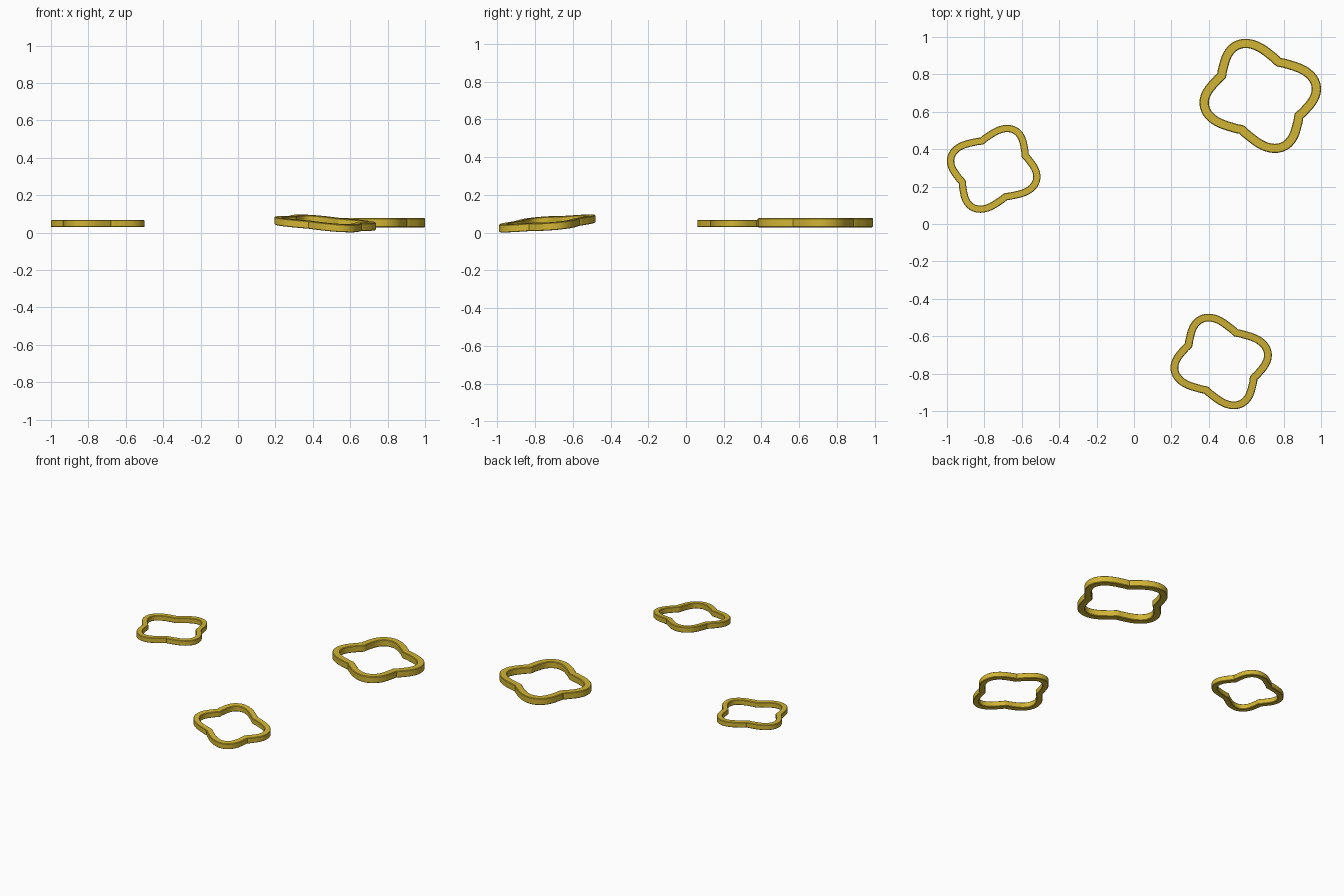
import bpy, bmesh, math
from mathutils import Vector

if "Cube" in bpy.data.objects:
    bpy.data.objects.remove(bpy.data.objects["Cube"])

gold = bpy.data.materials.new("gold")
gold.diffuse_color = (0.64, 0.46, 0.035, 1.0)
gold.use_nodes = True
gold.node_tree.nodes["Principled BSDF"].inputs["Base Color"].default_value = gold.diffuse_color

N = 144  # steps around each ring


def path_point(i):
    """Four-lobed rounded square, pinched in the middle of each side."""
    t = 2 * math.pi * i / N
    off = (t + math.pi / 4) % (math.pi / 2) - math.pi / 4   # angle from nearest pinch
    r = 0.26 - 0.036 * math.cos(4 * t) - 0.007 * math.exp(-(off / 0.07) ** 2)
    return Vector((1.055 * r * math.cos(t), 0.945 * r * math.sin(t), 0))


def lobed_ring(name, box, scale, turn, z, slope=(0, 0)):
    """Sweep a chamfered square section round the path; box = x0, x1, y0, y1."""
    w = h = 0.0245
    c = 0.004
    section = [(w, -h + c), (w, h - c), (w - c, h), (-w + c, h),
               (-w, h - c), (-w, -h + c), (-w + c, -h), (w - c, -h)]
    bm = bmesh.new()
    loops = []
    ca, sa = math.cos(turn), math.sin(turn)
    for i in range(N):
        p = path_point(i)
        d = (path_point(i + 1) - path_point(i - 1)).normalized()
        n = Vector((d.y, -d.x, 0))
        loop = []
        for u, v in section:
            q = (p + n * u) * scale
            loop.append(bm.verts.new((q.x * ca - q.y * sa, q.x * sa + q.y * ca, v * scale)))
        loops.append(loop)
    k = len(section)
    for i in range(N):
        a, b = loops[i], loops[(i + 1) % N]
        for j in range(k):
            bm.faces.new((a[j], b[j], b[(j + 1) % k], a[(j + 1) % k]))
    # place the ring inside its measured footprint, then tilt it
    xs = [v.co.x for v in bm.verts]
    ys = [v.co.y for v in bm.verts]
    x0, x1, y0, y1 = box
    lx, hx, ly, hy = min(xs), max(xs), min(ys), max(ys)
    cx, cy = (x0 + x1) / 2, (y0 + y1) / 2
    for v in bm.verts:
        x = x0 + (v.co.x - lx) / (hx - lx) * (x1 - x0)
        y = y0 + (v.co.y - ly) / (hy - ly) * (y1 - y0)
        v.co = (x, y, z + v.co.z + slope[0] * (x - cx) + slope[1] * (y - cy))
    bmesh.ops.recalc_face_normals(bm, faces=bm.faces)
    me = bpy.data.meshes.new(name)
    bm.to_mesh(me)
    bm.free()
    me.materials.append(gold)
    ob = bpy.data.objects.new(name, me)
    bpy.context.collection.objects.link(ob)
    bpy.ops.object.select_all(action='DESELECT')
    ob.select_set(True)
    bpy.context.view_layer.objects.active = ob
    bpy.ops.object.shade_smooth_by_angle(angle=math.radians(30))


lobed_ring("large_ring", (0.35, 1.0, 0.38, 0.99), 1.0, math.radians(-28), 0.053)
lobed_ring("small_ring", (-1.0, -0.50, 0.06, 0.53), 0.775, math.radians(23), 0.048)
lobed_ring("tilted_ring", (0.195, 0.737, -0.99, -0.48), 0.835, math.radians(-27), 0.049,
           (-0.066, 0.08))
